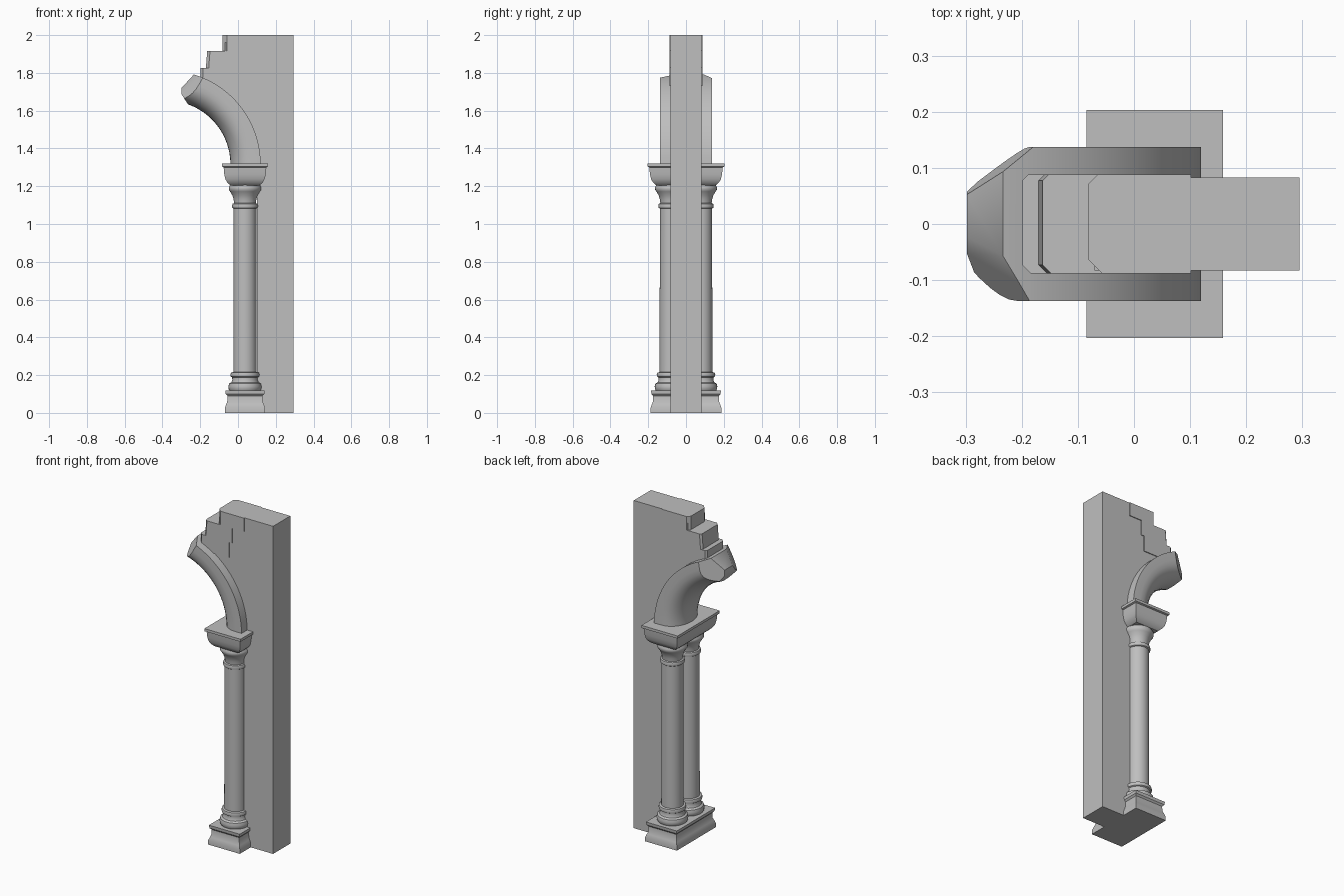
import bpy, bmesh, math
from mathutils import Vector

cube = bpy.data.objects.get("Cube")
if cube:
    bpy.data.objects.remove(cube)

stone = bpy.data.materials.new("grey_stone")
stone.use_nodes = True
COLOUR = (0.52, 0.52, 0.52, 1)
stone.diffuse_color = COLOUR
stone.node_tree.nodes["Principled BSDF"].inputs["Base Color"].default_value = COLOUR

COL_X, COL_Y = 0.037, 0.078


def finish(name, bm, smooth=False):
    bmesh.ops.recalc_face_normals(bm, faces=bm.faces[:])
    mesh = bpy.data.meshes.new(name)
    bm.to_mesh(mesh)
    bm.free()
    mesh.materials.append(stone)
    obj = bpy.data.objects.new(name, mesh)
    bpy.context.collection.objects.link(obj)
    if smooth:
        bpy.ops.object.select_all(action='DESELECT')
        obj.select_set(True)
        bpy.context.view_layer.objects.active = obj
        bpy.ops.object.shade_smooth_by_angle(angle=math.radians(35))
    return obj


def loft(name, rings, smooth=False):
    """Skin a list of closed rings and cap both ends."""
    bm = bmesh.new()
    loops = [[bm.verts.new(p) for p in ring] for ring in rings]
    n = len(loops[0])
    for a, b in zip(loops, loops[1:]):
        for i in range(n):
            j = (i + 1) % n
            bm.faces.new((a[i], a[j], b[j], b[i]))
    bm.faces.new(loops[0])
    bm.faces.new(loops[-1])
    return finish(name, bm, smooth)


def round_part(name, y, profile, sides=32):
    turn = [math.tau * i / sides for i in range(sides)]
    return loft(name, [[(COL_X + r * math.cos(t), y + r * math.sin(t), z)
                        for t in turn] for r, z in profile], True)


def slab_part(name, profile):
    """Rectangular moulding shared by both columns."""
    corners = ((-1, -1), (1, -1), (1, 1), (-1, 1))
    return loft(name, [[(COL_X + sx * h, sy * (h + COL_Y + 0.003), z)
                        for sx, sy in corners] for h, z in profile], True)


def prism(name, outline, depth):
    return loft(name, [[(x, y, z) for x, z in outline] for y in (-depth, depth)])


# Paired columns
for side, y in (("front", -COL_Y), ("back", COL_Y)):
    round_part(side + "_column_base", y, [
        (0.08, 0.115), (0.086, 0.125), (0.088, 0.14), (0.084, 0.155), (0.072, 0.162),
        (0.067, 0.175), (0.068, 0.188), (0.075, 0.192), (0.077, 0.202),
        (0.074, 0.213), (0.062, 0.216)])
    round_part(side + "_column_shaft", y, [(0.062, 0.2), (0.06, 1.1)])
    round_part(side + "_column_capital", y, [
        (0.061, 1.082), (0.067, 1.086), (0.069, 1.096), (0.066, 1.107),
        (0.058, 1.11), (0.06, 1.13), (0.067, 1.152), (0.079, 1.172),
        (0.085, 1.18), (0.086, 1.195), (0.08, 1.205), (0.078, 1.215)])

# Shared plinth and abacus
slab_part("plinth", [(0.107, 0), (0.107, 0.025), (0.1, 0.045), (0.094, 0.06),
                     (0.093, 0.09), (0.102, 0.1), (0.104, 0.118)])
slab_part("abacus", [(0.076, 1.205), (0.083, 1.21), (0.095, 1.222), (0.104, 1.238),
                     (0.11, 1.265), (0.113, 1.3), (0.122, 1.304), (0.122, 1.32)])

# Arch rib: rounded underside, flat top, swept round the arch centre
CENTRE_X, CENTRE_Z, R_IN, R_OUT, HALF = -0.378, 1.315, 0.338, 0.498, 0.137
section = [(HALF, R_OUT)]
for i in range(17):
    t = math.pi * i / 16
    section.append((HALF * math.cos(t), R_OUT - 0.045 - (R_OUT - 0.045 - R_IN) * math.sin(t) ** 0.9))
section.append((-HALF, R_OUT))
rings = []
for i in range(25):
    a = math.radians(88) * i / 24
    rings.append([(CENTRE_X + r * math.cos(a), y, CENTRE_Z + r * math.sin(a)) for y, r in section])
arch = loft("arch_rib", rings)

# Broken end of the arch, chipped by angled cuts
bm = bmesh.new()
bm.from_mesh(arch.data)
chips = [((-0.298, 0, 1.7), (-1, 0, 0)),
         ((-0.235, 0, 1.79), (-0.73, 0, 0.67)),
         ((-0.275, 0, 1.65), (-0.83, 0, -0.55)),
         ((-0.29, 0.06, 1.71), (-0.61, 0.79, 0.1)),
         ((-0.2, -0.137, 1.75), (-0.7, -0.5, 0.4))]
for point, normal in chips:
    bmesh.ops.bisect_plane(bm, geom=bm.verts[:] + bm.edges[:] + bm.faces[:],
                           plane_co=Vector(point), plane_no=Vector(normal), clear_outer=True)
    bmesh.ops.holes_fill(bm, edges=[e for e in bm.edges if e.is_boundary])
old = arch.data
bpy.data.objects.remove(arch)
bpy.data.meshes.remove(old)
finish("arch_rib", bm, True)

# Wall pier with the stepped spandrel above the arch
outline = [(0.1, 0), (0.295, 0), (0.295, 2), (0.09, 2), (0.09, 1.96), (-0.07, 1.96),
           (-0.07, 1.9), (-0.15, 1.9), (-0.15, 1.81), (-0.185, 1.81), (-0.185, 1.76)]
for i in range(15):
    a = math.radians(64 * (1 - i / 14))
    outline.append((CENTRE_X + 0.47 * math.cos(a), CENTRE_Z + 0.47 * math.sin(a)))
outline.append((0.1, CENTRE_Z))
prism("wall_pier", outline, 0.083)


# Loose stone courses with chipped corners
def stone_block(name, x0, x1, z0, z1, chip, lean):
    d = 0.088
    plan = [(x0 + chip, -d), (x1, -d), (x1, d), (x0 + chip * 0.7, d),
            (x0, d - chip * 0.7), (x0, chip - d)]
    low = [(x - (lean if x < x1 else 0), y, z0) for x, y in plan]
    return loft(name, [low, [(x, y, z1) for x, y in plan]])


stone_block("top_course", -0.082, 0.102, 1.917, 2.0, 0.025, 0)
stone_block("middle_course", -0.163, 0.02, 1.825, 1.917, 0.015, 0.007)
stone_block("lower_course", -0.199, 0.0, 1.73, 1.825, 0.015, 0)
